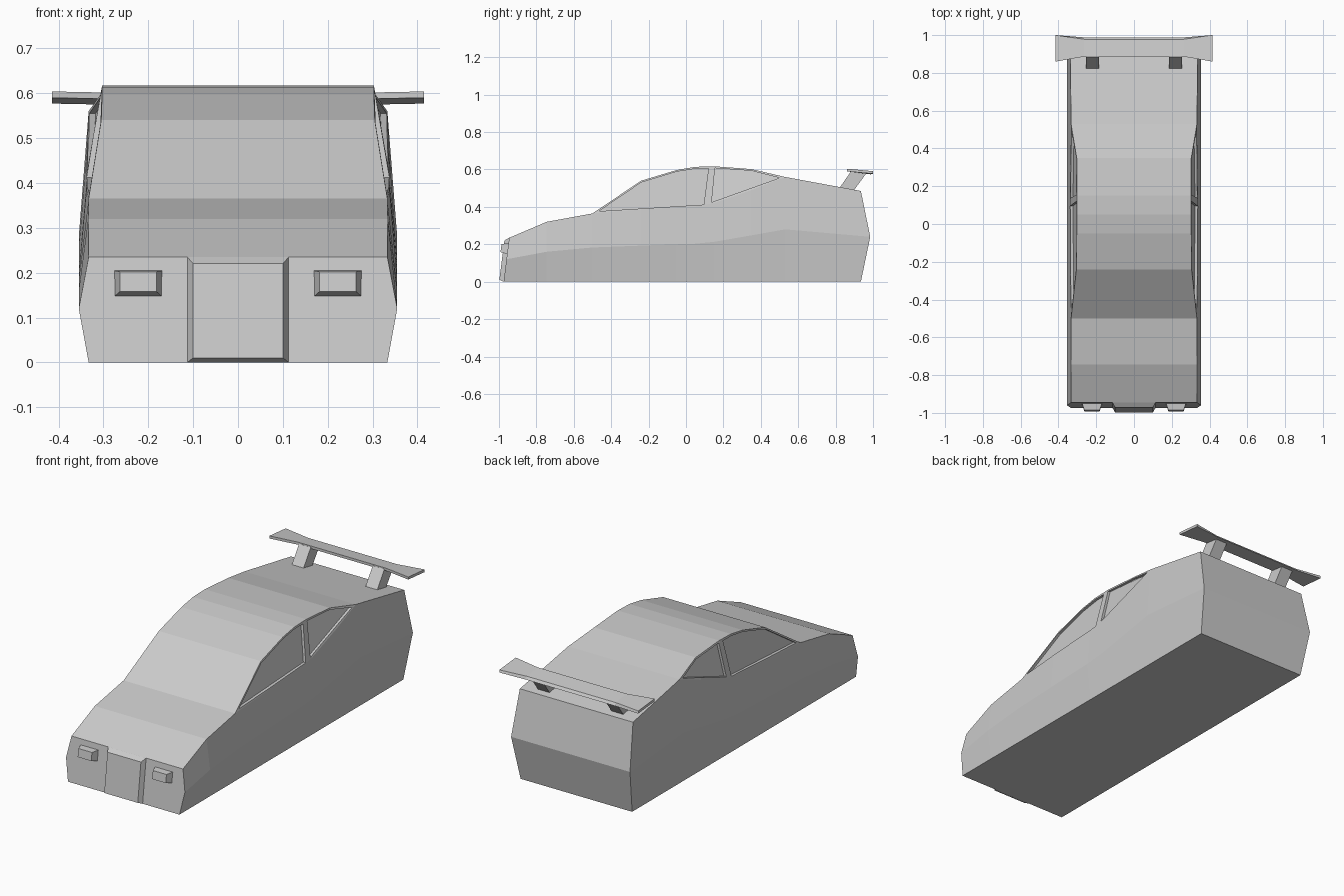
import bpy, bmesh

if "Cube" in bpy.data.objects:
    bpy.data.objects.remove(bpy.data.objects["Cube"])


def make_object(name, verts, faces):
    bm = bmesh.new()
    vs = [bm.verts.new(v) for v in verts]
    for f in faces:
        bm.faces.new([vs[i] for i in f])
    bmesh.ops.remove_doubles(bm, verts=bm.verts, dist=0.0005)
    bmesh.ops.recalc_face_normals(bm, faces=bm.faces)
    mesh = bpy.data.meshes.new(name)
    bm.to_mesh(mesh)
    bm.free()
    ob = bpy.data.objects.new(name, mesh)
    bpy.context.collection.objects.link(ob)
    return ob


def loft(name, rings):
    """Closed solid through rings of equal point count, capped at both ends."""
    n = len(rings[0])
    faces = [(k * n + i, k * n + (i + 1) % n, (k + 1) * n + (i + 1) % n, (k + 1) * n + i)
             for k in range(len(rings) - 1) for i in range(n)]
    last = (len(rings) - 1) * n
    faces += [tuple(range(n)), tuple(range(last, last + n))]
    return make_object(name, [p for r in rings for p in r], faces)


def interp(table, y):
    for a, b in zip(table, table[1:]):
        if a[0] <= y <= b[0]:
            t = (y - a[0]) / (b[0] - a[0])
            return [p + t * (q - p) for p, q in zip(a, b)]


# Body stations: y, crease z, shoulder z, shoulder half width, roof z, roof half width
stations = [
    (-0.745, 0.16, 0.32, 0.334, 0.32, 0.334),
    (-0.50, 0.183, 0.365, 0.333, 0.365, 0.333),
    (-0.24, 0.193, 0.385, 0.338, 0.54, 0.305),
    (-0.05, 0.20, 0.398, 0.338, 0.597, 0.303),
    (0.05, 0.203, 0.403, 0.338, 0.614, 0.303),
    (0.15, 0.213, 0.42, 0.338, 0.617, 0.303),
    (0.35, 0.248, 0.49, 0.336, 0.602, 0.303),
    (0.53, 0.28, 0.56, 0.333, 0.56, 0.333),
]
half = [[(0.333, -0.975, 0), (0.355, -0.96, 0.12), (0.333, -0.945, 0.235), (0.333, -0.945, 0.235)]]
for y, zc, zs, ws, zr, wr in stations:
    half.append([(0.333, y, 0), (0.355, y, zc), (ws, y, zs), (wr, y, zr)])
half.append([(0.333, 0.935, 0), (0.355, 0.985, 0.24), (0.338, 0.935, 0.485), (0.338, 0.935, 0.485)])

verts, faces = [], []
for h in half:
    verts += h + [(-x, y, z) for x, y, z in reversed(h)]
for k in range(len(half) - 1):
    a, b = k * 8, k * 8 + 8
    faces += [(a + i, a + (i + 1) % 8, b + (i + 1) % 8, b + i) for i in range(8)]
for a in (0, 8 * (len(half) - 1)):
    faces += [(a + i, a + i + 1, a + 6 - i, a + 7 - i) for i in range(3)]
body = make_object("car_body", verts, faces)

# Recessed side windows, cut parallel to the sloping cabin sides
windows = {
    "front_window": [(-0.465, 0.377), (0.095, 0.412), (0.12, 0.604), (0.05, 0.604),
                     (-0.05, 0.588), (-0.24, 0.530)],
    "rear_window": [(0.137, 0.425), (0.50, 0.555), (0.35, 0.593), (0.155, 0.607)],
}
for name, outline in windows.items():
    for s in (-1, 1):
        inner = []
        for y, z in outline:
            _, _, zs, ws, zr, wr = interp(stations, y)
            t = (z - zs) / (zr - zs)
            inner.append((s * (ws + t * (wr - ws) - 0.014), y, z))
        cutter = loft(name + "_cutter", [inner, [(s * 0.42, y, z) for y, z in outline]])
        cutter.hide_render = True
        mod = body.modifiers.new(name, 'BOOLEAN')
        mod.operation = 'DIFFERENCE'
        mod.solver = 'EXACT'
        mod.object = cutter
        bpy.context.view_layer.objects.active = body
        bpy.ops.object.modifier_apply(modifier=mod.name)
        bpy.data.objects.remove(cutter)


def rect(x0, x1, low, high):
    """Rectangle in the nose plane; low and high are (y, z)."""
    return [(x0, *low), (x1, *low), (x1, *high), (x0, *high)]


# Centre grille block
loft("grille", [rect(-0.113, 0.113, (-0.96, 0.0), (-0.935, 0.235)),
                rect(-0.113, 0.113, (-0.975, 0.0), (-0.946, 0.235)),
                rect(-0.10, 0.10, (-0.998, 0.01), (-0.971, 0.22))])

for s, side in ((-1, "left"), (1, "right")):
    # Headlights
    loft(side + "_headlight", [rect(s * 0.167, s * 0.278, (-0.945, 0.145), (-0.94, 0.205)),
                               rect(s * 0.182, s * 0.263, (-0.992, 0.158), (-0.986, 0.202))])
    # Slanted wing supports
    leg = [(0.82, 0.50), (0.895, 0.485), (0.967, 0.583), (0.885, 0.594)]
    loft(side + "_wing_support", [[(s * x, y, z) for y, z in leg] for x in (0.185, 0.255)])

# Rear wing: x, leading y, trailing y, lift
wing = [(-0.415, 0.86, 1.0, 0.003), (-0.265, 0.886, 0.988, 0), (0.265, 0.886, 0.988, 0), (0.415, 0.86, 1.0, 0.003)]
loft("rear_wing", [[(x, y0, 0.587 + d), (x, y1, 0.574 + d),
                    (x, y1 - 0.01 * (abs(x) < 0.3), 0.588 + d), (x, y0, 0.601 + d)]
                   for x, y0, y1, d in wing])
